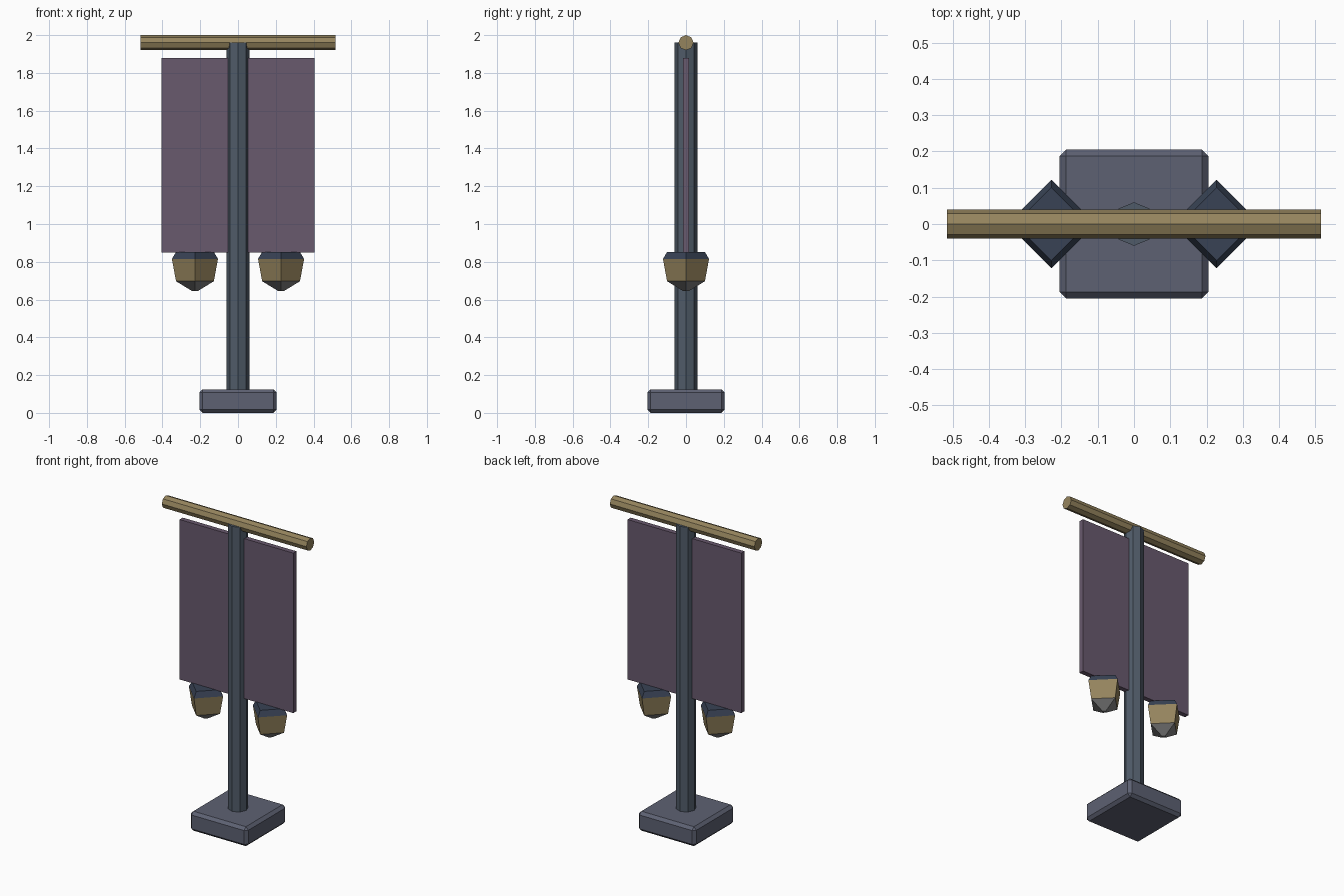
import bpy, bmesh, math
from mathutils import Matrix

if "Cube" in bpy.data.objects:
    bpy.data.objects.remove(bpy.data.objects["Cube"])


def material(name, rgb):
    m = bpy.data.materials.new(name)
    m.diffuse_color = (*rgb, 1)
    m.use_nodes = True
    m.node_tree.nodes["Principled BSDF"].inputs["Base Color"].default_value = m.diffuse_color
    return m


STONE = material("stone", (0.11, 0.12, 0.17))
STEEL = material("steel", (0.08, 0.105, 0.14))
BRASS = material("brass", (0.30, 0.23, 0.11))
CLOTH = material("cloth", (0.14, 0.10, 0.155))
NAVY = material("navy", (0.04, 0.055, 0.09))
GREY = material("grey", (0.21, 0.21, 0.21))


def finish(name, bm, mat):
    bmesh.ops.recalc_face_normals(bm, faces=bm.faces)
    me = bpy.data.meshes.new(name)
    bm.to_mesh(me)
    bm.free()
    me.materials.append(mat)
    ob = bpy.data.objects.new(name, me)
    bpy.context.collection.objects.link(ob)
    return ob


def box(name, size, z, mat):
    bm = bmesh.new()
    bmesh.ops.create_cube(bm, size=1, matrix=Matrix.Translation((0, 0, z)) @ Matrix.Diagonal((*size, 1)))
    return finish(name, bm, mat)


def prism(name, sides, r_low, r_high, z_low, z_high, mat, x=0):
    # Frustum with corners on the x and y axes
    bm = bmesh.new()
    rings = []
    for r, z in ((r_low, z_low), (r_high, z_high)):
        rings.append([bm.verts.new((x + r * math.cos(math.tau * i / sides),
                                    r * math.sin(math.tau * i / sides), z)) for i in range(sides)])
    for i in range(sides):
        j = (i + 1) % sides
        bm.faces.new((rings[0][i], rings[0][j], rings[1][j], rings[1][i]))
    bm.faces.new(rings[0][::-1])
    bm.faces.new(rings[1])
    return finish(name, bm, mat)


# Chamfered foot
base = box("base", (0.41, 0.41, 0.125), 0.0625, STONE)
bevel = base.modifiers.new("chamfer", 'BEVEL')
bevel.width = 0.018
bevel.segments = 1

# Pole and crossbar
prism("pole", 8, 0.06, 0.06, 0.10, 1.96, STEEL)
bar = prism("crossbar", 8, 0.04, 0.04, -0.515, 0.515, BRASS)
bar.data.transform(Matrix.Translation((0, 0, 1.96)) @ Matrix.Rotation(math.pi / 2, 4, 'Y'))

# Hanging banner
box("banner", (0.81, 0.032, 1.03), 1.365, CLOTH)

# Pair of lanterns
for side, x in (("left", -0.228), ("right", 0.228)):
    prism(side + "_lantern_cap", 4, 0.122, 0.10, 0.815, 0.852, NAVY, x)
    prism(side + "_lantern_body", 4, 0.10, 0.122, 0.697, 0.815, BRASS, x)
    prism(side + "_lantern_tip", 4, 0.015, 0.10, 0.645, 0.697, GREY, x)
